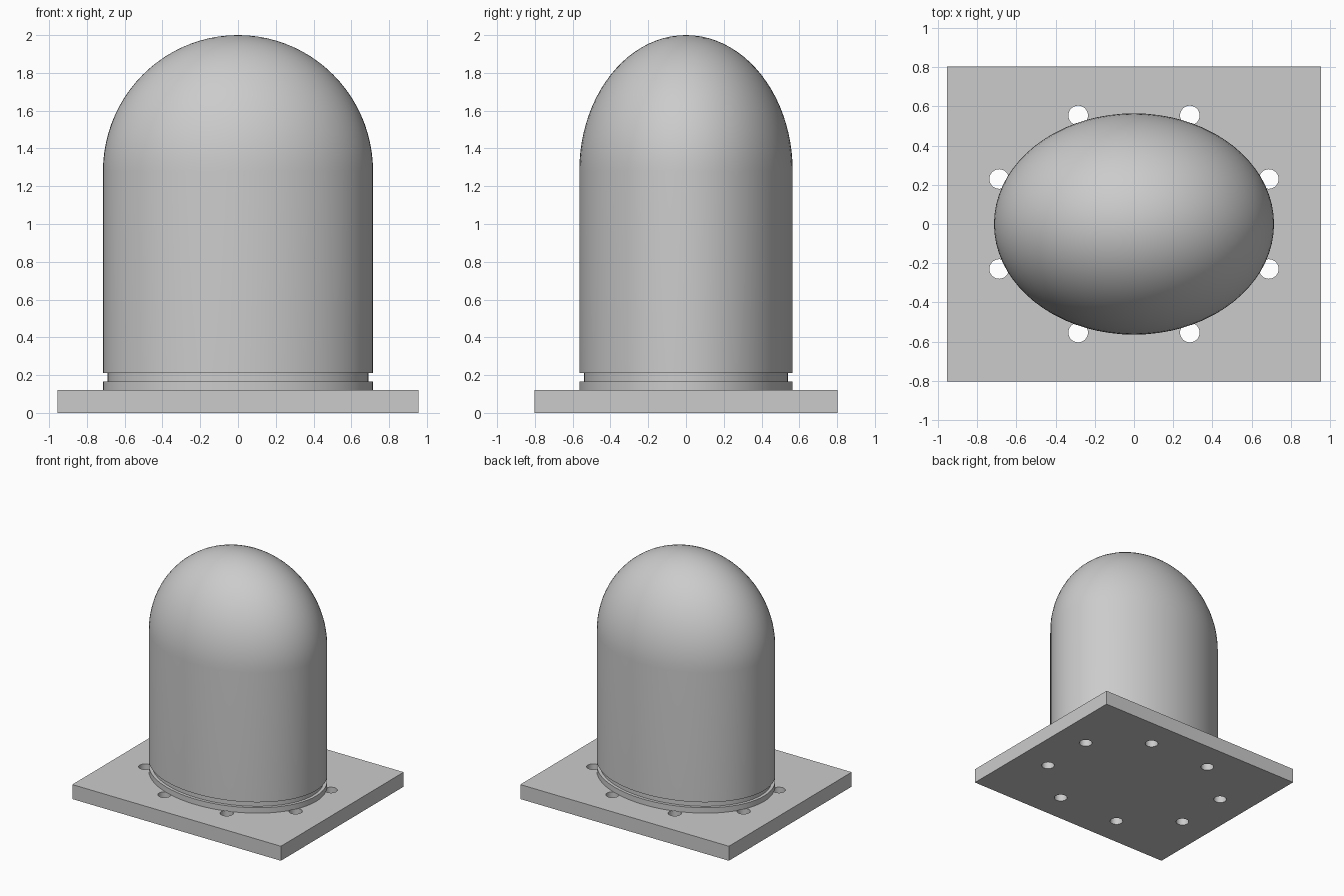
import bpy, bmesh, math

cube = bpy.data.objects.get("Cube")
if cube:
    bpy.data.objects.remove(cube, do_unlink=True)

RX, RY = 0.715, 0.565          # oval body radii
PLATE_TOP, SPRING, TOP = 0.12, 1.28, 2.0
SEGMENTS = 72

grey = bpy.data.materials.new("light grey")
grey.use_nodes = True
color = (0.6, 0.6, 0.6, 1)
grey.diffuse_color = color
grey.node_tree.nodes["Principled BSDF"].inputs["Base Color"].default_value = color


def make_object(name, bm):
    bmesh.ops.recalc_face_normals(bm, faces=bm.faces[:])
    mesh = bpy.data.meshes.new(name)
    bm.to_mesh(mesh)
    bm.free()
    mesh.materials.append(grey)
    obj = bpy.data.objects.new(name, mesh)
    bpy.context.collection.objects.link(obj)
    return obj


def select_only(obj):
    bpy.ops.object.select_all(action="DESELECT")
    obj.select_set(True)
    bpy.context.view_layer.objects.active = obj


def smooth(obj):
    select_only(obj)
    bpy.ops.object.shade_smooth_by_angle(angle=math.radians(30))


def oval_lathe(name, profile):
    """Stack oval rings of (x radius, y radius, z), closed at the base and at a pole."""
    bm = bmesh.new()
    rings = []
    for rx, ry, z in profile:
        angles = [math.tau * i / SEGMENTS for i in range(SEGMENTS)]
        rings.append([bm.verts.new((rx * math.cos(a), ry * math.sin(a), z)) for a in angles])
    pole = bm.verts.new((0, 0, TOP))
    for i in range(SEGMENTS):
        j = (i + 1) % SEGMENTS
        for low, high in zip(rings, rings[1:]):
            bm.faces.new((low[i], low[j], high[j], high[i]))
        bm.faces.new((rings[-1][i], rings[-1][j], pole))
    bm.faces.new(rings[0])
    return make_object(name, bm)


# Domed oval housing: foot flange, narrow groove, straight wall, dome
inset = 0.025
profile = [(RX, RY, PLATE_TOP), (RX, RY, 0.165),
           (RX - inset, RY - inset, 0.165), (RX - inset, RY - inset, 0.21),
           (RX, RY, 0.21)]
STEPS = 22
for i in range(STEPS):
    a = math.pi / 2 * i / STEPS
    profile.append((RX * math.cos(a), RY * math.cos(a), SPRING + (TOP - SPRING) * math.sin(a)))
smooth(oval_lathe("domed_housing", profile))

# Rectangular base plate
bm = bmesh.new()
bmesh.ops.create_cube(bm, size=1)
bmesh.ops.scale(bm, vec=(1.91, 1.606, PLATE_TOP), verts=bm.verts)
bmesh.ops.translate(bm, vec=(0, 0, PLATE_TOP / 2), verts=bm.verts)
plate = make_object("base_plate", bm)

# Eight bolt holes around an oval
bm = bmesh.new()
for i in range(8):
    a = math.tau * (i + 0.5) / 8
    hole = bmesh.ops.create_cone(bm, cap_ends=True, segments=32,
                                 radius1=0.05, radius2=0.05, depth=0.4)
    bmesh.ops.translate(bm, vec=(0.745 * math.cos(a), 0.6 * math.sin(a), PLATE_TOP / 2),
                        verts=hole["verts"])
cutter = make_object("bolt_hole_cutter", bm)
cutter.hide_render = True

cut = plate.modifiers.new("bolt_holes", "BOOLEAN")
cut.operation = "DIFFERENCE"
cut.solver = "EXACT"
cut.object = cutter
select_only(plate)
bpy.ops.object.modifier_apply(modifier=cut.name)
bpy.data.objects.remove(cutter, do_unlink=True)
smooth(plate)
